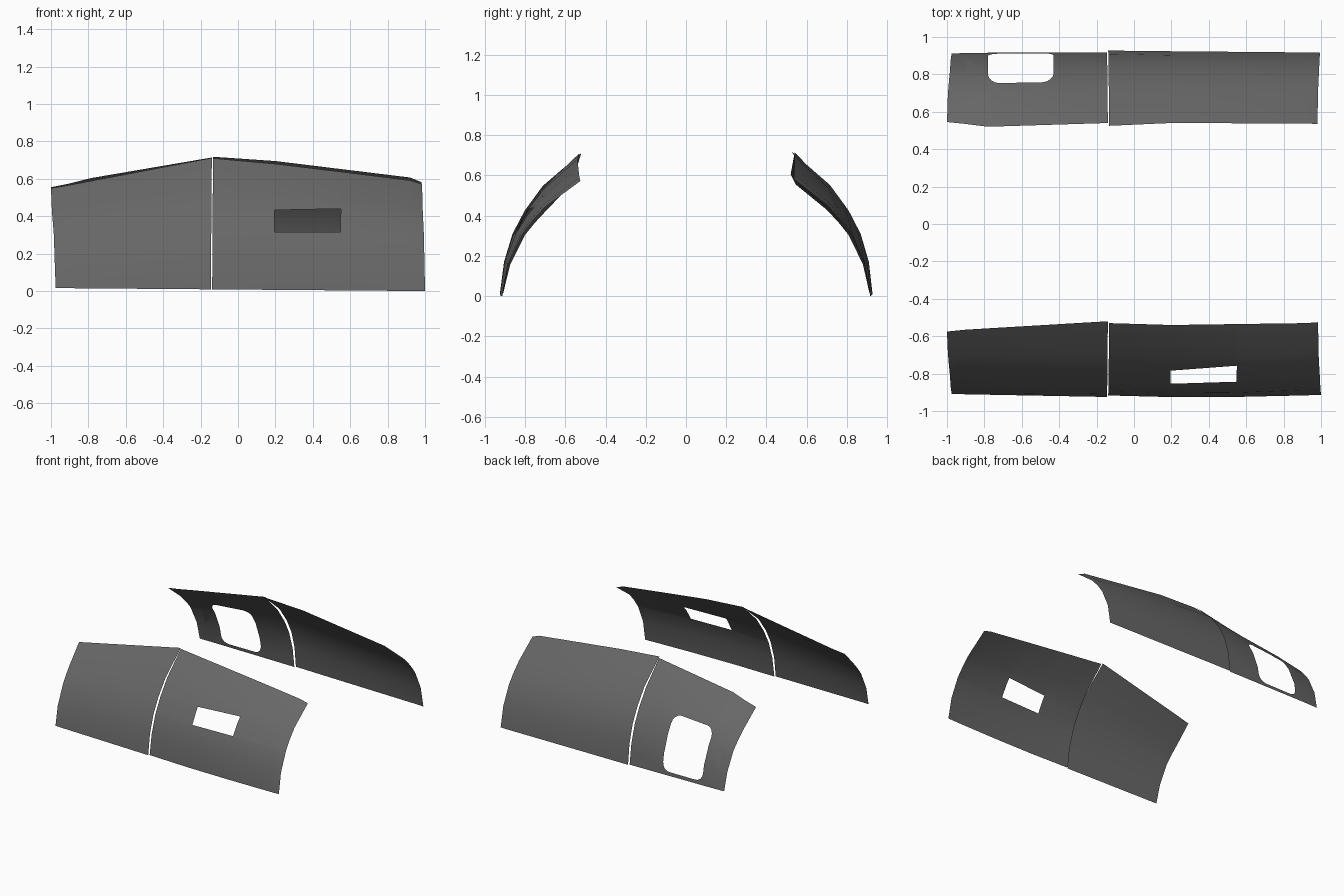
import bpy, bmesh, math
from mathutils import Vector

if "Cube" in bpy.data.objects:
    bpy.data.objects.remove(bpy.data.objects["Cube"])

# Cross-sections (distance from centre, height), bottom to top
TALL = [(.925, .012), (.905, .17), (.863, .31), (.803, .425), (.712, .55), (.525, .715)]
LOW = [(.915, .005), (.885, .16), (.818, .305), (.766, .375), (.702, .446), (.535, .575)]

# Dark grey sheet material
grey = bpy.data.materials.new("dark_grey")
grey.diffuse_color = (.135, .135, .135, 1)
grey.use_nodes = True
grey.node_tree.nodes["Principled BSDF"].inputs["Base Color"].default_value = grey.diffuse_color


def section(x, y_top, z_top, inset, lean, side):
    """One cross-section; inset pulls the middle inward, lean slopes the end."""
    t = (z_top - .575) / .14
    pts = []
    for i, (a, b) in enumerate(zip(LOW, TALL)):
        y, z = a[0] + (b[0] - a[0]) * t, a[1] + (b[1] - a[1]) * t
        if i == 0:
            z = .008 - .008 * x
        if i == 5:
            y, z = y_top, z_top
        elif inset:
            y -= inset * (.5 + .5 * math.sin(math.pi * i / 5))
        pts.append(Vector((x + lean * i / 5, side * y, z)))
    return pts


def cut_hole(bm, outline):
    """Cut a convex outline (x, z, counter-clockwise) through the sheet."""
    planes = []
    for (x0, z0), (x1, z1) in zip(outline, outline[1:] + outline[:1]):
        planes.append((Vector((x0, 0, z0)), Vector((z1 - z0, 0, x0 - x1)).normalized()))
    inside = bm.faces[:]
    for n, (co, no) in enumerate(planes):
        geom = set(inside)
        for f in inside:
            geom.update(f.edges)
            geom.update(f.verts)
        bmesh.ops.bisect_plane(bm, geom=list(geom), dist=1e-6, plane_co=co, plane_no=no)
        inside = [f for f in bm.faces
                  if all((f.calc_center_median() - c).dot(d) < 0 for c, d in planes[:n + 1])]
    bmesh.ops.delete(bm, geom=inside, context='FACES')


def rounded(x0, x1, z0, z1, r, rise, steps=4):
    """Rounded rectangle whose top edge climbs by rise towards x1."""
    out = []
    for k, (cx, cz) in enumerate([(x1 - r, z0 + r), (x1 - r, z1 - r), (x0 + r, z1 - r), (x0 + r, z0 + r)]):
        for s in range(steps + 1):
            a = math.radians(-90 + 90 * k + 90 * s / steps)
            x, z = cx + r * math.cos(a), cz + r * math.sin(a)
            out.append((x, z + rise * (x - x0) / (x1 - x0) * (z - z0) / (z1 - z0)))
    return out


def panel(name, side, stations, hole=None):
    bm = bmesh.new()
    rows = [[bm.verts.new(p) for p in section(*s, side)] for s in stations]
    for a, b in zip(rows, rows[1:]):
        for i in range(len(a) - 1):
            quad = [a[i], b[i], b[i + 1], a[i + 1]]
            bm.faces.new(quad if side < 0 else quad[::-1])
    if hole:
        cut_hole(bm, hole)
    me = bpy.data.meshes.new(name)
    bm.to_mesh(me)
    bm.free()
    me.shade_smooth()
    me.materials.append(grey)
    ob = bpy.data.objects.new(name, me)
    bpy.context.collection.objects.link(ob)


# Front side panels: (x, top y, top z, inset, lean)
panel("front_left_panel", -1, [
    (-.975, .575, .55, .010, -.025), (-.90, .565, .567, .008, 0),
    (-.145, .52, .712, 0, .005)])
panel("front_right_panel", -1, [
    (-.138, .53, .71, .016, .004), (.20, .54, .68, -.006, 0),
    (.55, .535, .638, -.010, 0),
    (.92, .53, .592, 0, 0), (1.0, .525, .572, .003, -.016)],
    hole=[(.195, .315), (.547, .315), (.55, .44), (.195, .433)])

# Back side panels
panel("back_left_panel", 1, [
    (-.975, .545, .555, .004, -.025), (-.90, .535, .575, .002, 0),
    (-.78, .52, .605, .003, 0), (-.145, .54, .714, .014, .005)],
    hole=rounded(-.78, -.43, .04, .408, .06, .027))
panel("back_right_panel", 1, [
    (-.138, .525, .718, -.004, .004), (.20, .54, .695, 0, 0),
    (.92, .537, .607, 0, 0), (.995, .535, .582, 0, -.014)])
